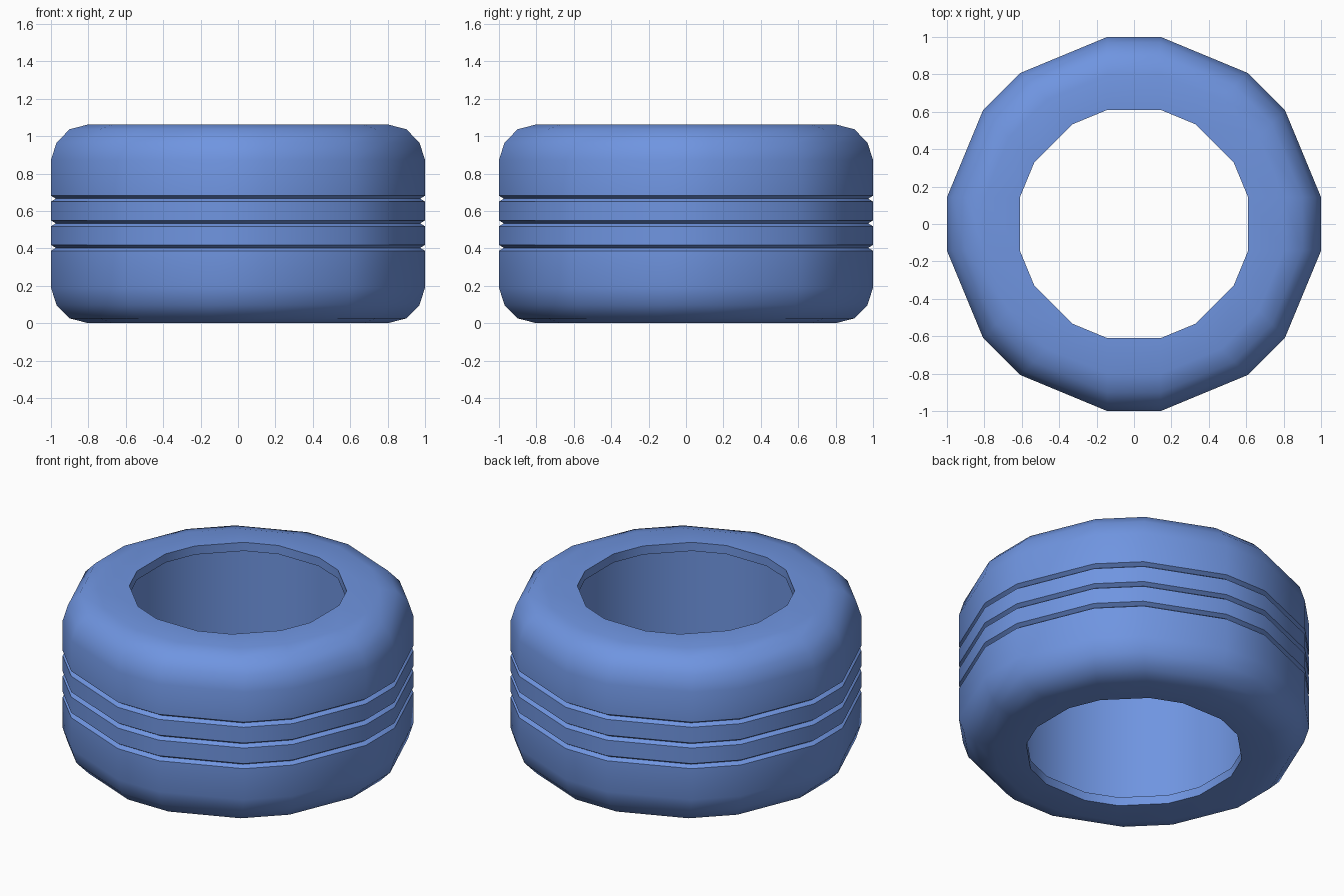
import bpy, bmesh, math

if "Cube" in bpy.data.objects:
    bpy.data.objects.remove(bpy.data.objects["Cube"])

H = 1.063         # overall height
HALF = 0.143      # half width of each of the eight flat sides


def ring(bm, r, z):
    """Octagon with chamfered corners: 16 vertices, flats facing the axes."""
    verts = []
    for k in range(8):
        a = k * math.pi / 4
        for t in (-HALF, HALF):
            verts.append(bm.verts.new((r * math.cos(a) - t * math.sin(a),
                                       r * math.sin(a) + t * math.cos(a), z)))
    return verts


# Outer half profile from bottom lip upwards, with three V grooves in the tread
profile = [(0.61, 0.0), (0.80, 0.0), (0.90, 0.026), (0.97, 0.097), (1.0, 0.19)]
for zc in (0.403, 0.534, 0.666):
    profile += [(1.0, zc - 0.016), (0.974, zc), (1.0, zc + 0.016)]
profile += [(1.0, H - 0.19), (0.97, H - 0.097), (0.90, H - 0.026), (0.80, H), (0.61, H)]

# Straight-walled hollow behind the top and bottom lips
T = 0.055
WALL = 0.73
profile += [(0.61, H - T), (WALL, H - T), (WALL, T), (0.61, T)]

# Tyre casing
bm = bmesh.new()
rings = [ring(bm, r, z) for r, z in profile]
for i, lower in enumerate(rings):
    upper = rings[(i + 1) % len(rings)]
    for j in range(16):
        k = (j + 1) % 16
        bm.faces.new((lower[j], lower[k], upper[k], upper[j]))
bmesh.ops.recalc_face_normals(bm, faces=bm.faces)
mesh = bpy.data.meshes.new("tyre")
bm.to_mesh(mesh)
bm.free()
tyre = bpy.data.objects.new("tyre", mesh)
bpy.context.collection.objects.link(tyre)

# Blue rubber
mat = bpy.data.materials.new("blue_rubber")
mat.diffuse_color = (0.16, 0.30, 0.75, 1)
mat.use_nodes = True
mat.node_tree.nodes["Principled BSDF"].inputs["Base Color"].default_value = mat.diffuse_color
mesh.materials.append(mat)

# Smooth shading with sharp lips and grooves
bpy.context.view_layer.objects.active = tyre
tyre.select_set(True)
bpy.ops.object.shade_smooth_by_angle(angle=math.radians(32))
